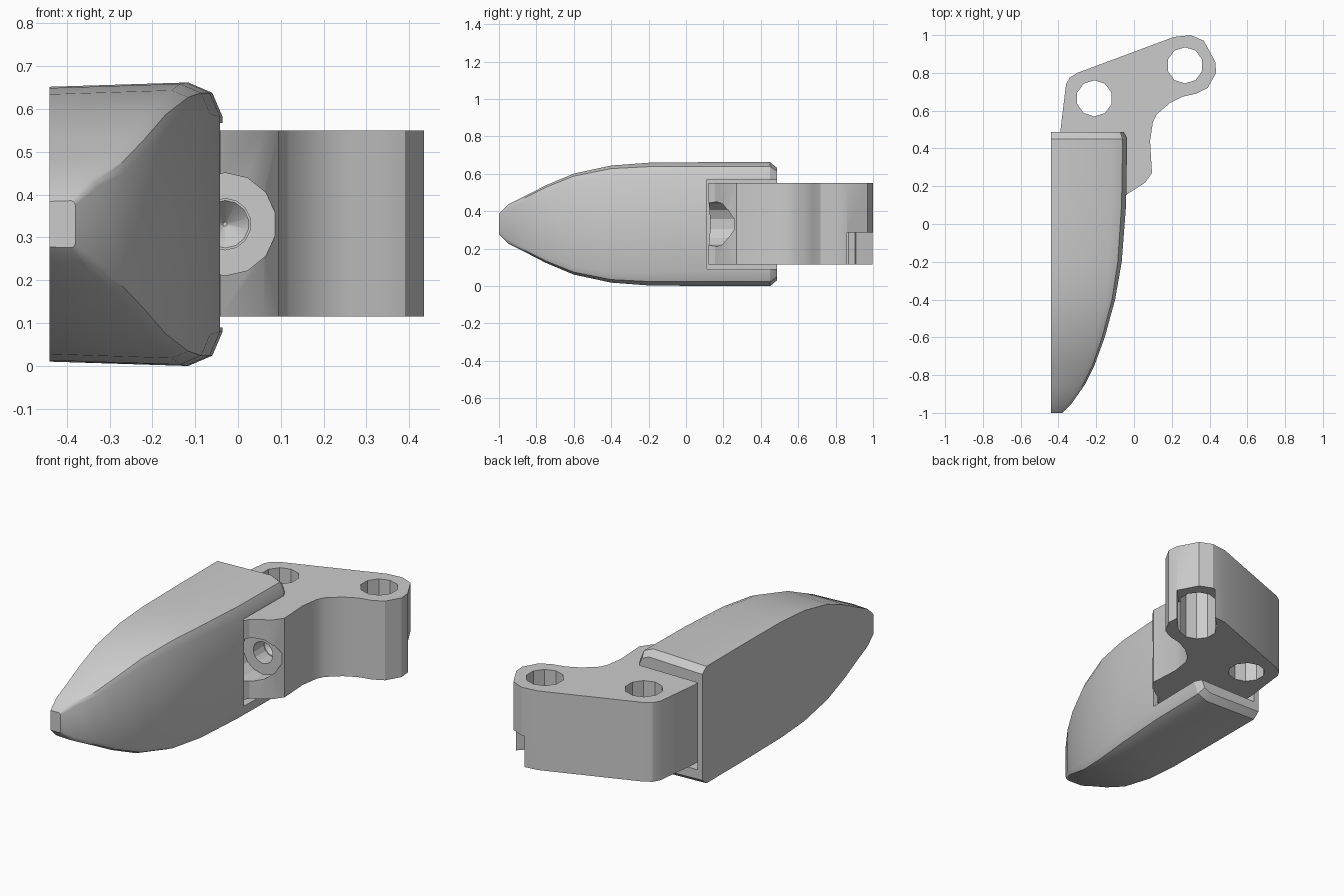
import bpy, bmesh, math
from mathutils import Matrix, Vector

if "Cube" in bpy.data.objects:
    bpy.data.objects.remove(bpy.data.objects["Cube"], do_unlink=True)

grey = bpy.data.materials.new("plain grey")
grey.use_nodes = True
colour = (0.6, 0.6, 0.6, 1)
grey.diffuse_color = colour
grey.node_tree.nodes["Principled BSDF"].inputs["Base Color"].default_value = colour


def make_object(name, bm):
    bmesh.ops.recalc_face_normals(bm, faces=bm.faces)
    mesh = bpy.data.meshes.new(name)
    bm.to_mesh(mesh)
    bm.free()
    mesh.materials.append(grey)
    obj = bpy.data.objects.new(name, mesh)
    bpy.context.collection.objects.link(obj)
    return obj


def loft(name, rings):
    """Skin a list of equal-length rings and cap both ends."""
    bm = bmesh.new()
    rows = [[bm.verts.new(p) for p in ring] for ring in rings]
    count = len(rows[0])
    for a, b in zip(rows, rows[1:]):
        for i in range(count):
            j = (i + 1) % count
            bm.faces.new((a[i], a[j], b[j], b[i]))
    bm.faces.new(rows[0])
    bm.faces.new(rows[-1])
    return make_object(name, bm)


def prism(name, outline, low, high):
    return loft(name, [[(x, y, z) for x, y in outline] for z in (low, high)])


def cylinder(name, centre, radius, tip, length, sides, turn=Matrix()):
    bm = bmesh.new()
    bmesh.ops.create_cone(bm, cap_ends=True, segments=sides, radius1=radius,
                          radius2=tip, depth=length,
                          matrix=Matrix.Translation(centre) @ turn)
    return make_object(name, bm)


def box(name, low, high, matrix=Matrix()):
    bm = bmesh.new()
    low, high = Vector(low), Vector(high)
    size = Matrix.Diagonal((*(high - low), 1))
    bmesh.ops.create_cube(bm, size=1,
                          matrix=matrix @ Matrix.Translation((low + high) / 2) @ size)
    return make_object(name, bm)


def cut(target, cutter):
    cutter.hide_render = True
    mod = target.modifiers.new("cut", "BOOLEAN")
    mod.operation = "DIFFERENCE"
    mod.solver = "EXACT"
    mod.object = cutter
    bpy.context.view_layer.objects.active = target
    bpy.ops.object.modifier_apply(modifier=mod.name)
    bpy.data.objects.remove(cutter, do_unlink=True)


def smooth(obj, degrees):
    bpy.ops.object.select_all(action="DESELECT")
    obj.select_set(True)
    bpy.context.view_layer.objects.active = obj
    bpy.ops.object.shade_smooth_by_angle(angle=math.radians(degrees))


# Tapered lever: flat on the left, rounded along the right edges
# Stations: y, right edge x, half height, corner size
left, middle = -0.44, 0.331
stations = [
    (-1.0, -0.38, 0.055, 0.01), (-0.95, -0.33, 0.105, 0.02),
    (-0.85, -0.26, 0.155, 0.03), (-0.75, -0.21, 0.207, 0.035),
    (-0.6, -0.155, 0.27, 0.045), (-0.4, -0.1, 0.313, 0.055),
    (-0.2, -0.065, 0.328, 0.07), (0.1, -0.042, 0.331, 0.08),
    (0.45, -0.036, 0.331, 0.08), (0.487, -0.055, 0.3, 0.06)]
rings = []
for y, right, half, c in stations:
    upper = [(left, half * 0.97), (right - c, half),
             (right - 0.3 * c, half - 0.3 * c), (right, half - c)]
    section = upper + [(x, -z) for x, z in reversed(upper)]
    rings.append([(x, y, middle + z) for x, z in section])
lever = loft("lever", rings)
cut(lever, box("slot_cutter", (-0.41, 0.11, 0.09), (0.3, 0.8, 0.568)))
smooth(lever, 28)

# Angled bracket held in the slot of the lever
outline = [
    (-0.39, 0.15), (-0.39, 0.49), (-0.36, 0.74), (-0.34, 0.775), (-0.3, 0.8),
    (0.21, 0.99), (0.3, 1.0), (0.37, 0.97), (0.43, 0.86), (0.435, 0.8),
    (0.39, 0.72), (0.33, 0.69), (0.26, 0.675), (0.19, 0.64), (0.12, 0.58),
    (0.1, 0.54), (0.085, 0.44), (0.095, 0.27), (0.06, 0.22),
    (-0.04, 0.155), (-0.06, 0.12)]
bracket = prism("bracket", outline, 0.115, 0.55)

# Pin holes through the bracket
ear = Vector((0.27, 0.84, 0.0))
for x, y in ((-0.21, 0.665), ear.xy):
    cut(bracket, cylinder("pin_cutter", (x, y, 0.33), 0.096, 0.096, 1, 10))

# Open lower half of the outer ear
turn = Matrix.Translation(ear) @ Matrix.Rotation(math.radians(46), 4, "Z")
cut(bracket, box("ear_cutter", (0, -0.1, 0), (0.4, 0.1, 0.285), turn))

# Stepped bore in the front face, ending in a point
forward = Matrix.Rotation(math.radians(-90), 4, "X")
for y, radius, tip, length in ((0.15, 0.12, 0.12, 0.22), (0.3, 0.06, 0.06, 0.1),
                               (0.375, 0.06, 0.005, 0.06)):
    cut(bracket, cylinder("bore_cutter", (-0.03, y, 0.331), radius, tip, length, 14, forward))
smooth(bracket, 25)
